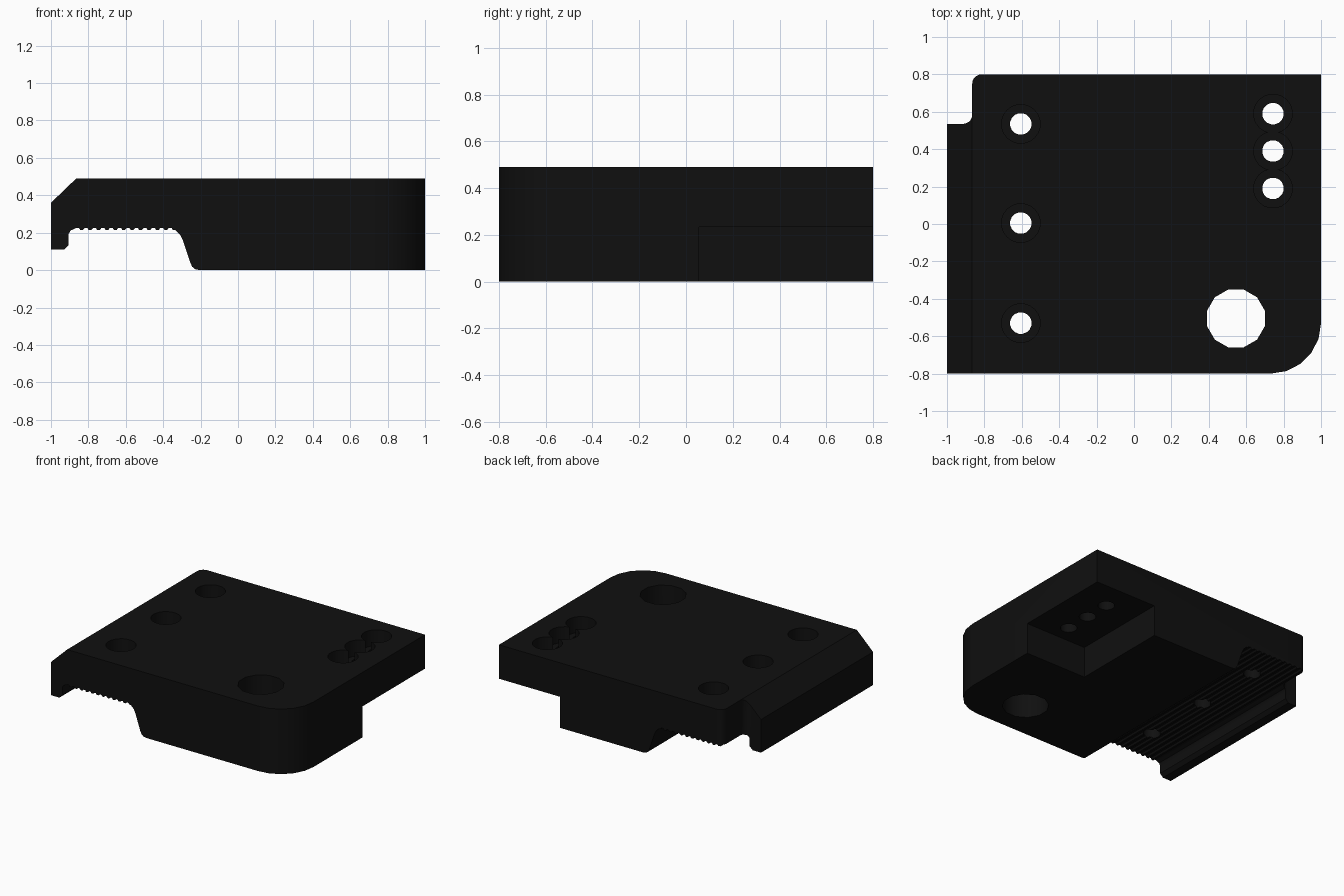
import bpy, bmesh
from math import pi, sin, cos, radians
from mathutils import Vector

if "Cube" in bpy.data.objects:
    bpy.data.objects.remove(bpy.data.objects["Cube"])

black = bpy.data.materials.new("matte_black")
black.use_nodes = True
black.diffuse_color = (0.005, 0.005, 0.005, 1)
black.node_tree.nodes["Principled BSDF"].inputs["Base Color"].default_value = black.diffuse_color


def prism(name, points, offset):
    """Extrude a closed outline of 3D points along an offset."""
    bm = bmesh.new()
    face = bm.faces.new([bm.verts.new(p) for p in points])
    top = bmesh.ops.extrude_face_region(bm, geom=[face])["geom"]
    bmesh.ops.translate(bm, vec=Vector(offset),
                        verts=[v for v in top if isinstance(v, bmesh.types.BMVert)])
    bmesh.ops.recalc_face_normals(bm, faces=bm.faces)
    mesh = bpy.data.meshes.new(name)
    bm.to_mesh(mesh)
    bm.free()
    mesh.materials.append(black)
    obj = bpy.data.objects.new(name, mesh)
    bpy.context.collection.objects.link(obj)
    return obj


def arc(cx, cy, r, start, end, steps):
    angles = [radians(start + (end - start) * i / steps) for i in range(steps + 1)]
    return [(cx + r * cos(a), cy + r * sin(a)) for a in angles]


def combine(target, cutter, operation="DIFFERENCE"):
    mod = target.modifiers.new("cut", "BOOLEAN")
    mod.operation, mod.solver, mod.object = operation, "EXACT", cutter
    bpy.context.view_layer.objects.active = target
    bpy.ops.object.modifier_apply(modifier=mod.name)
    bpy.data.objects.remove(cutter)


def drill(target, x, y, r, z0, z1, sides):
    ring = [(x + r * cos(2 * pi * (i + 0.5) / sides), y + r * sin(2 * pi * (i + 0.5) / sides), z0)
            for i in range(sides)]
    combine(target, prism("drill", ring, (0, 0, z1 - z0)))


# Side profile: chamfered lip, serrated clamp channel, sloped wall, thick body
HEIGHT, TEETH = 0.49, 12
profile = [(1.1, 0), (1.1, HEIGHT), (-0.865, HEIGHT), (-1, 0.36), (-1, 0.11),
           (-0.93, 0.11), (-0.905, 0.135), (-0.905, 0.195), (-0.895, 0.212), (-0.875, 0.22)]
pitch = 0.54 / TEETH
for i in range(TEETH):
    x = -0.87 + i * pitch
    profile += [(x + pitch * f, z) for f, z in
                ((0.1, 0.225), (0.45, 0.225), (0.6, 0.214), (0.9, 0.214))]
profile += [(-0.325, 0.205), (-0.31, 0.19), (-0.297, 0.165), (-0.255, 0.04),
            (-0.245, 0.018), (-0.23, 0.005), (-0.205, 0)]
body = prism("clamp_jaw_body", [(x, -0.9, z) for x, z in profile], (0, 1.8, 0))

# Plan outline: large rounded front corner and filleted rear notch
plan = [(-1.1, -0.8)] + arc(0.73, -0.53, 0.27, -90, 0, 5) + [(1, 0.8)]
plan += arc(-0.815, 0.75, 0.05, 90, 180, 5) + arc(-0.915, 0.585, 0.05, 0, -90, 5) + [(-1.1, 0.535)]
combine(body, prism("plan_outline", [(x, y, -0.2) for x, y in plan], (0, 0, 1)), "INTERSECT")

# Pocket under the rear corner
pocket = [(0.49, 0.055), (1.2, 0.055), (1.2, 1), (0.49, 1)]
combine(body, prism("pocket", [(x, y, -0.2) for x, y in pocket], (0, 0, 0.434)))

# Large through hole
drill(body, 0.545, -0.505, 0.16, -0.1, 0.7, 12)

# Counterbored screw holes
screws = [(-0.605, y) for y in (-0.53, 0.005, 0.535)] + [(0.743, y) for y in (0.19, 0.39, 0.59)]
for x, y in screws:
    drill(body, x, y, 0.058, -0.1, 0.7, 16)
    drill(body, x, y, 0.104, HEIGHT - 0.12, 0.7, 20)

# Smooth the rounded corners, keep the machined edges sharp
bpy.ops.object.select_all(action="DESELECT")
body.select_set(True)
bpy.context.view_layer.objects.active = body
bpy.ops.object.shade_smooth_by_angle(angle=radians(32))
